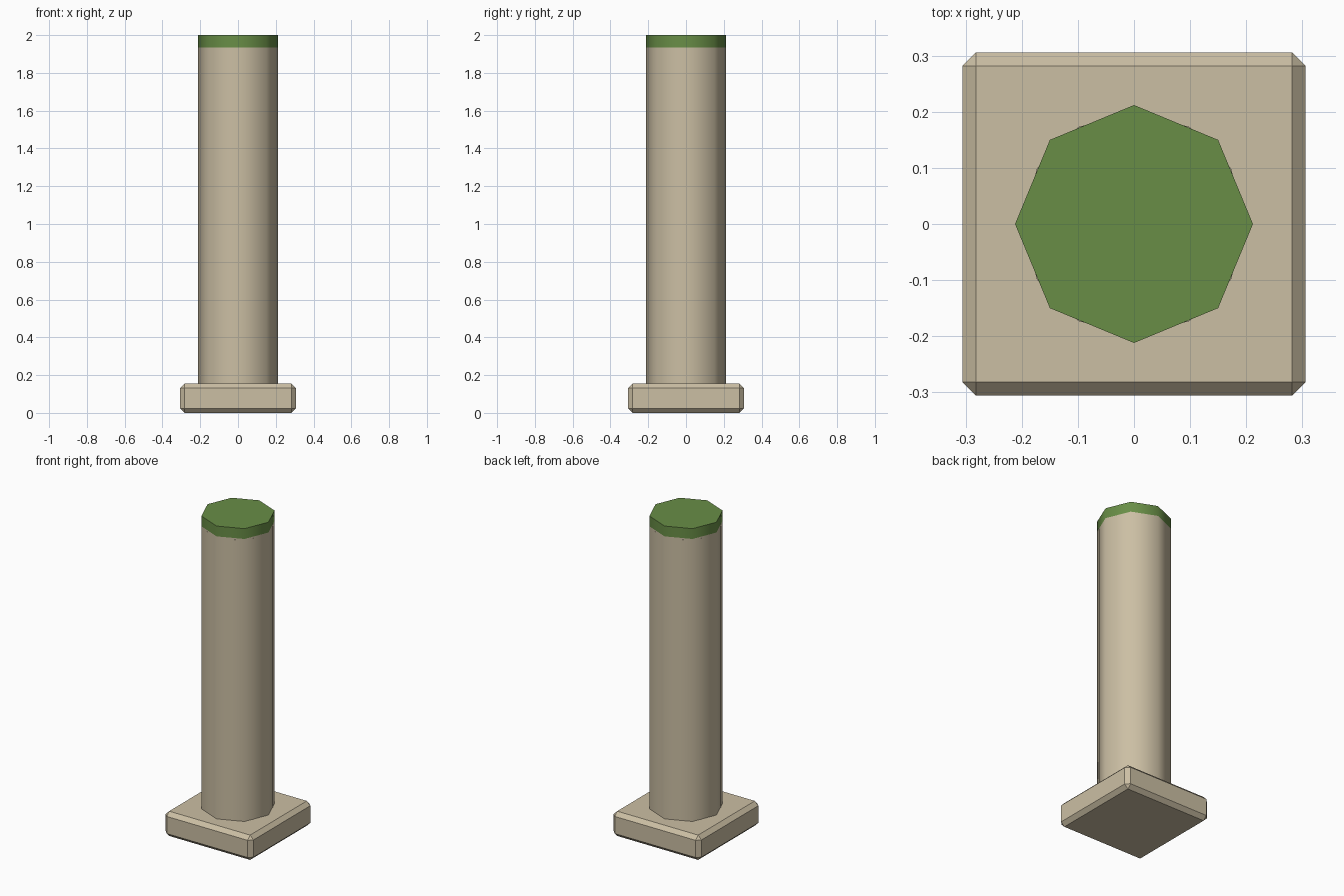
import bpy, bmesh, math

if "Cube" in bpy.data.objects:
    bpy.data.objects.remove(bpy.data.objects["Cube"])


def material(name, rgb):
    m = bpy.data.materials.new(name)
    m.diffuse_color = (*rgb, 1)
    m.use_nodes = True
    m.node_tree.nodes["Principled BSDF"].inputs["Base Color"].default_value = m.diffuse_color
    return m


stone = material("beige stone", (0.60, 0.52, 0.37))
moss = material("moss green", (0.14, 0.27, 0.062))


def prism(name, sides, radius, z0, z1, mat):
    """Upright smooth prism with a corner on the +x axis."""
    bm = bmesh.new()
    ring = [bm.verts.new((radius * math.cos(2 * math.pi * i / sides),
                          radius * math.sin(2 * math.pi * i / sides), z0))
            for i in range(sides)]
    base = bm.faces.new(ring)
    top = bmesh.ops.extrude_face_region(bm, geom=[base])["geom"]
    for v in top:
        if isinstance(v, bmesh.types.BMVert):
            v.co.z = z1
    bmesh.ops.recalc_face_normals(bm, faces=bm.faces)
    me = bpy.data.meshes.new(name)
    bm.to_mesh(me)
    bm.free()
    ob = bpy.data.objects.new(name, me)
    bpy.context.collection.objects.link(ob)
    me.materials.append(mat)
    return ob


def smooth(ob):
    bpy.ops.object.select_all(action='DESELECT')
    ob.select_set(True)
    bpy.context.view_layer.objects.active = ob
    bpy.ops.object.shade_smooth_by_angle(angle=math.radians(60))


# Chamfered square foot
bpy.ops.mesh.primitive_cube_add(size=1, location=(0, 0, 0.078))
foot = bpy.context.object
foot.name = "foot"
foot.scale = (0.612, 0.612, 0.156)
bpy.ops.object.transform_apply(location=False, rotation=False, scale=True)
foot.data.materials.append(stone)
bevel = foot.modifiers.new("chamfer", 'BEVEL')
bevel.width = 0.024
bevel.segments = 1

# Eight-sided column with a moss band and top
SPLIT = 1.935
column = prism("column", 8, 0.212, 0.14, 2.0, stone)
column.data.materials.append(moss)
bm = bmesh.new()
bm.from_mesh(column.data)
bmesh.ops.bisect_plane(bm, geom=bm.verts[:] + bm.edges[:] + bm.faces[:],
                       plane_co=(0, 0, SPLIT), plane_no=(0, 0, 1))
for f in bm.faces:
    f.material_index = int(f.calc_center_median().z > SPLIT)
bm.to_mesh(column.data)
bm.free()
smooth(column)

# Twelve-sided core whose corners just show as thin vertical ribs
core = prism("column_core", 12, 0.1995, 0.14, 1.925, stone)
smooth(core)
